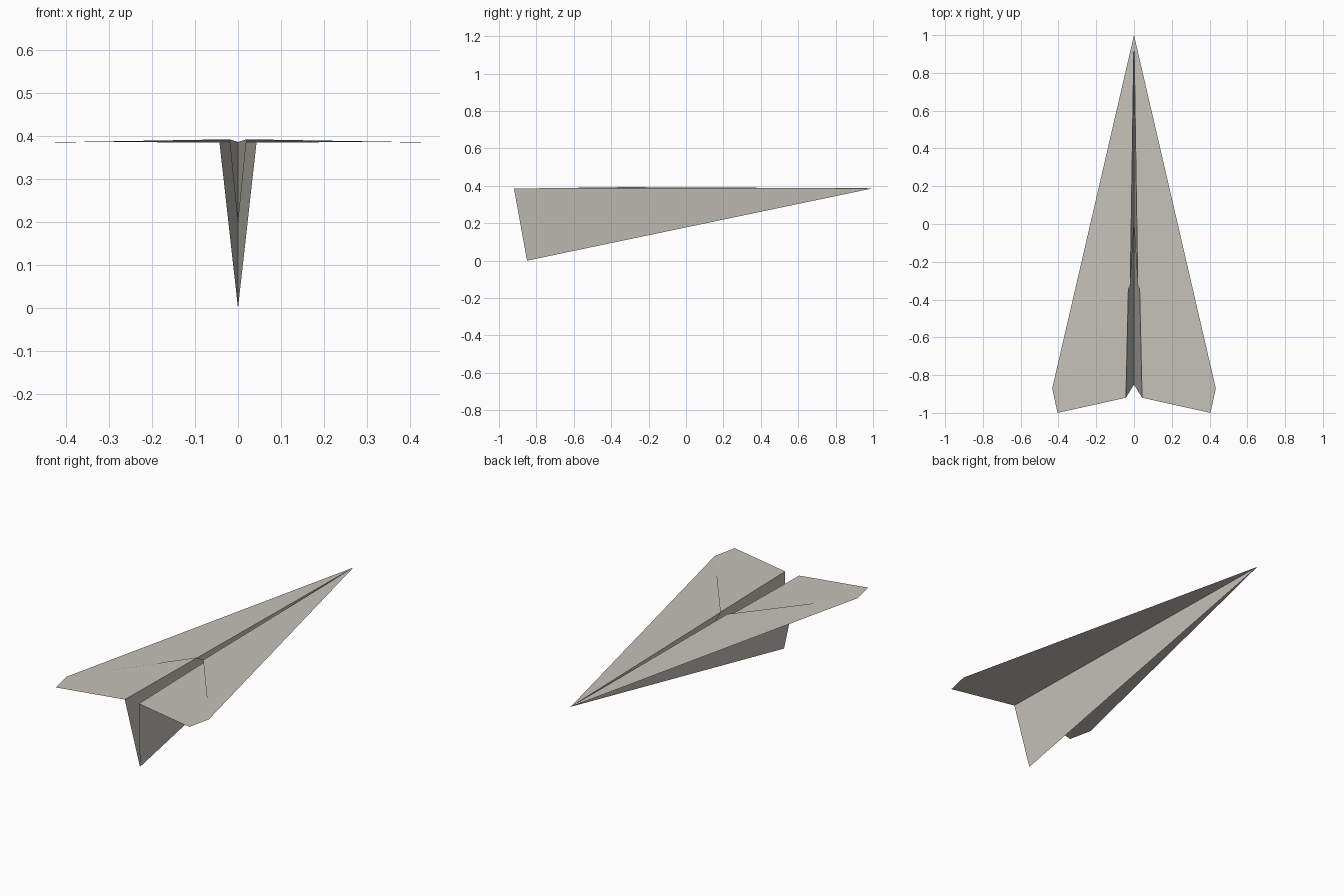
import bpy

cube = bpy.data.objects.get("Cube")
if cube:
    bpy.data.objects.remove(cube, do_unlink=True)

# Single paper colour
paper = bpy.data.materials.new("warm grey paper")
colour = (0.56, 0.54, 0.49, 1.0)
paper.use_nodes = True
paper.diffuse_color = colour
bsdf = next(n for n in paper.node_tree.nodes if n.type == 'BSDF_PRINCIPLED')
bsdf.inputs["Base Color"].default_value = colour
bsdf.inputs["Roughness"].default_value = 0.9

# Crease points of the left half of the sheet
nose = (0, 1.0, 0.387)
keel_tail = (0, -0.85, 0)
wing_root = (0.043, -0.92, 0.385)
wing_tip_rear = (0.405, -1.0, 0.385)
wing_tip_side = (0.433, -0.87, 0.385)
flap_root = (0.02, -0.33, 0.393)
flap_side = (0.433, -0.87, 0.386)
flap_keel = (0, 0.0, 0.195)


def folded_sheet(name, *points):
    """One flat paper panel, mirrored across the centre fold."""
    mesh = bpy.data.meshes.new(name)
    mesh.from_pydata(points, [], [range(len(points))])
    mesh.materials.append(paper)
    obj = bpy.data.objects.new(name, mesh)
    bpy.context.collection.objects.link(obj)
    mirror = obj.modifiers.new("mirror", 'MIRROR')
    mirror.use_axis[0] = True
    mirror.merge_threshold = 0.0001
    return obj


# Outer layer: flat wings and the V-shaped keel below them
folded_sheet("wings", nose, wing_root, wing_tip_rear, wing_tip_side)
folded_sheet("keel", nose, keel_tail, wing_root)

# Inner layer: folded-over flaps on the wings and inside the keel
folded_sheet("wing_flaps", nose, flap_root, flap_side)
folded_sheet("keel_flaps", nose, flap_root, flap_keel)
